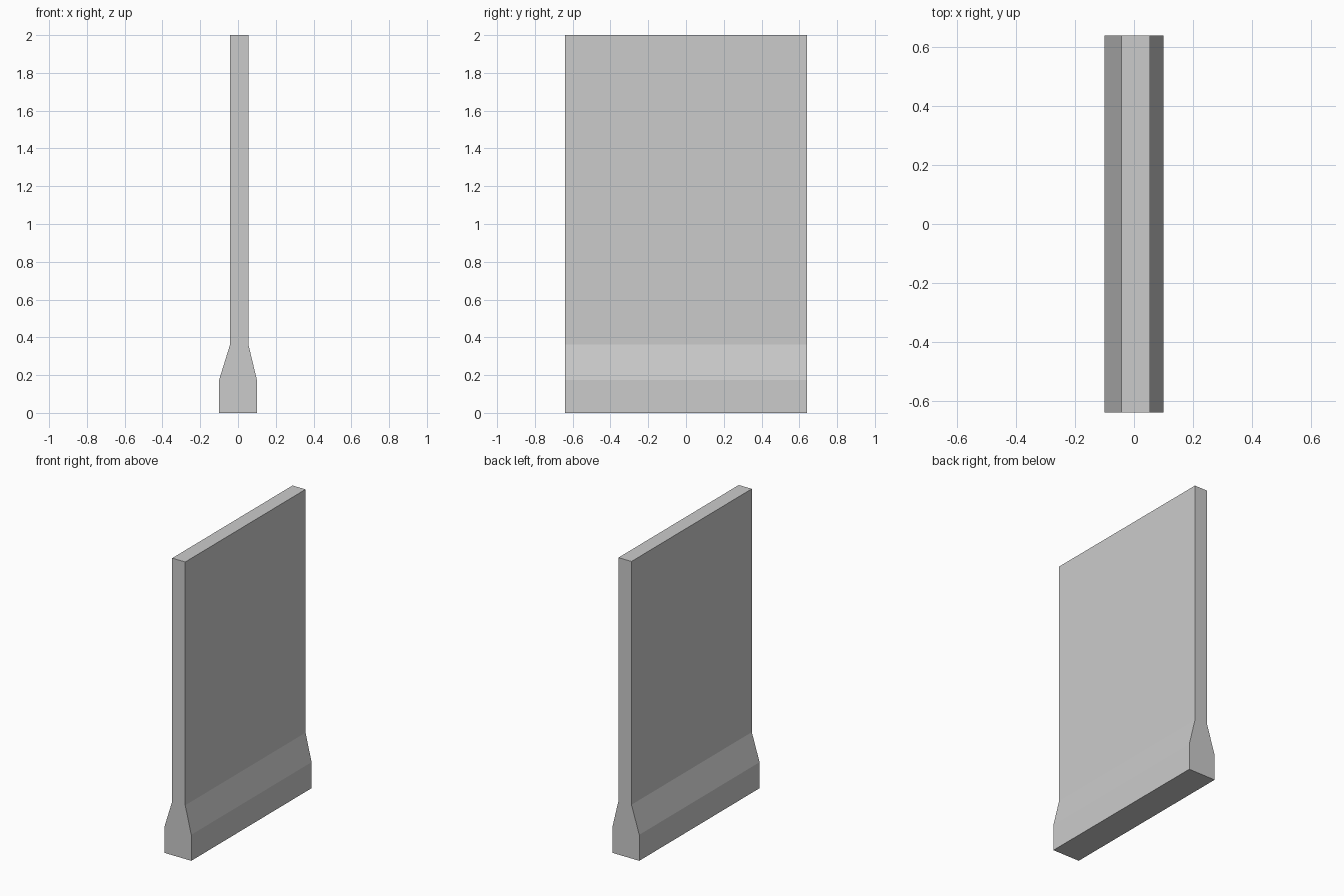
import bpy
import bmesh

if "Cube" in bpy.data.objects:
    bpy.data.objects.remove(bpy.data.objects["Cube"])

HALF_LENGTH = 0.64

# Cross-section of the barrier in x and z: wide foot, sloped shoulders, thin wall
PROFILE = [
    (-0.10, 0.0), (0.10, 0.0), (0.10, 0.175), (0.055, 0.362),
    (0.055, 2.0), (-0.042, 2.0), (-0.042, 0.362), (-0.10, 0.175),
]

concrete = bpy.data.materials.new("concrete_grey")
concrete.diffuse_color = (0.6, 0.6, 0.6, 1.0)
concrete.use_nodes = True
concrete.node_tree.nodes["Principled BSDF"].inputs["Base Color"].default_value = concrete.diffuse_color

# Extrude the cross-section along y
bm = bmesh.new()
front = bm.faces.new([bm.verts.new((x, -HALF_LENGTH, z)) for x, z in PROFILE])
extruded = bmesh.ops.extrude_face_region(bm, geom=[front], use_keep_orig=True)
back_verts = [g for g in extruded["geom"] if isinstance(g, bmesh.types.BMVert)]
bmesh.ops.translate(bm, verts=back_verts, vec=(0, 2 * HALF_LENGTH, 0))
bmesh.ops.recalc_face_normals(bm, faces=bm.faces)

mesh = bpy.data.meshes.new("barrier_wall")
bm.to_mesh(mesh)
bm.free()
mesh.materials.append(concrete)
wall = bpy.data.objects.new("barrier_wall", mesh)
bpy.context.collection.objects.link(wall)
